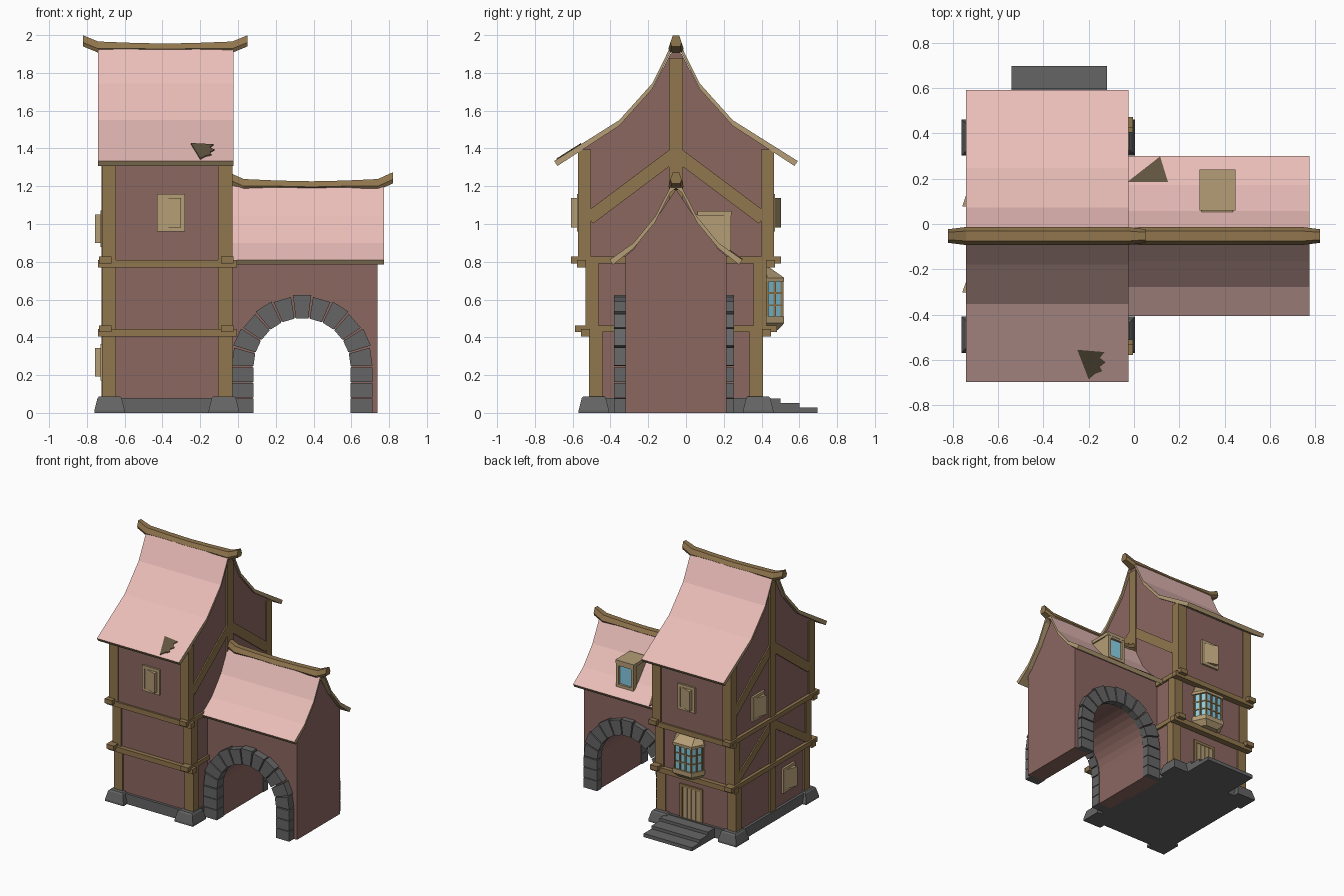
import bpy, bmesh
from math import sin, cos, pi, hypot
from mathutils import Matrix, Vector

if "Cube" in bpy.data.objects:
    bpy.data.objects.remove(bpy.data.objects["Cube"])

CY = -0.053  # ridge line in y


def mat(name, r, g, b):
    m = bpy.data.materials.new(name)
    m.diffuse_color = (r, g, b, 1)
    m.use_nodes = True
    m.node_tree.nodes["Principled BSDF"].inputs["Base Color"].default_value = m.diffuse_color
    return m


PINK = mat("roof_pink", 0.82, 0.51, 0.48)
WALL = mat("plaster", 0.26, 0.136, 0.118)
WOOD = mat("timber", 0.28, 0.18, 0.075)
TAN = mat("pale_wood", 0.46, 0.34, 0.18)
DARK = mat("dark_wood", 0.12, 0.09, 0.05)
STONE = mat("stone", 0.13, 0.13, 0.13)
GLASS = mat("glass", 0.24, 0.60, 0.76)


def loft(name, rings, *mats, M=Matrix(), top=None):
    """Skin equal-length rings of 3D points and cap both ends."""
    bm = bmesh.new()
    vs = [[bm.verts.new(M @ Vector(p)) for p in r] for r in rings]
    n = len(vs[0])
    for a, b in zip(vs, vs[1:]):
        for i in range(n):
            f = bm.faces.new((a[i], a[(i + 1) % n], b[(i + 1) % n], b[i]))
            if top and i < top:
                f.material_index = 1
    bm.faces.new(vs[0])
    bm.faces.new(vs[-1][::-1])
    bmesh.ops.recalc_face_normals(bm, faces=bm.faces)
    me = bpy.data.meshes.new(name)
    bm.to_mesh(me)
    bm.free()
    for m in mats:
        me.materials.append(m)
    ob = bpy.data.objects.new(name, me)
    bpy.context.collection.objects.link(ob)
    return ob


def prism_x(name, yz, x0, x1, *mats, **k):
    return loft(name, [[(x, y, z) for y, z in yz] for x in (x0, x1)], *mats, **k)


def prism_y(name, xz, y0, y1, *mats, **k):
    return loft(name, [[(x, y, z) for x, z in xz] for y in (y0, y1)], *mats, **k)


def prism_z(name, xy, z0, z1, *mats, **k):
    return loft(name, [[(x, y, z) for x, y in xy] for z in (z0, z1)], *mats, **k)


def box(name, x0, x1, y0, y1, z0, z1, m, **k):
    return prism_z(name, [(x0, y0), (x1, y0), (x1, y1), (x0, y1)], z0, z1, m, **k)


def mirrored(half):
    """Close a half profile of (dy, z) around the ridge line."""
    return [(CY + d, z) for d, z in half] + [(CY - d, z) for d, z in half[::-1] if d > 0]


def roof(name, half, x0, x1, t=0.03):
    def line(h):
        return [(CY - d, z) for d, z in h[:0:-1]] + [(CY + d, z) for d, z in h]
    low = [(d, z - t) for d, z in half]
    low[-1] = (low[-1][0] - .018, half[-1][1] - t * .85)  # eave cut square to the slope
    prism_x(name, line(half) + line(low)[::-1], x0, x1, TAN, PINK, top=2 * len(half) - 2)


def ridge(name, stations):
    """Saddle-shaped beam: thin in the middle, deep at its raised tips."""
    rings = []
    last = len(stations) - 1
    for i, (x, z) in enumerate(stations):
        s = .75 if i in (0, last) else 1
        d = .035 if i in (0, 1, last - 1, last) else .014
        sec = [(-.03, -d), (.03, -d), (.04, -d * .4), (.022, .024), (-.022, .024), (-.04, -d * .4)]
        rings.append([(x, CY + a * s, z + b) for a, b in sec])
    loft(name, rings, WOOD)


def brace(name, x0, x1, a, b, w):
    d = hypot(b[0] - a[0], b[1] - a[1])
    ny, nz = -(b[1] - a[1]) / d * w / 2, (b[0] - a[0]) / d * w / 2
    prism_x(name, [(a[0] + ny, a[1] + nz), (b[0] + ny, b[1] + nz),
                   (b[0] - ny, b[1] - nz), (a[0] - ny, a[1] - nz)], x0, x1, WOOD)


def window(name, pos, rot, w, h, pane, t, out):
    """Frame of depth t round a panel hinged open by 'out'; local -y is outward."""
    M = Matrix.Translation(pos) @ Matrix.Rotation(rot, 4, 'Z')
    w, h, f = w / 2, h / 2, 0.022
    for s in (-1, 1):
        a, b = sorted((s * w, s * (w - f)))
        box(name + "_jamb", a, b, -t, .01, -h, h, TAN, M=M)
        a, b = sorted((s * h, s * (h - f)))
        box(name + "_rail", f - w, w - f, -t, .01, a, b, TAN, M=M)
    prism_z(name + "_panel", [(f - w, -.008), (w - f, -.008 - out), (w - f, .01), (f - w, .01)], f - h, h - f, pane, M=M)


# Tower body with stepped-out storeys and gables
X0, X1 = -0.71, -0.04
prism_x("tower_walls", mirrored([(0, .03), (.45, .03), (.45, .43), (.47, .43), (.47, .8), (.51, .8),
                                 (.51, 1.385), (.3, 1.52), (.125, 1.715), (.03, 1.9), (0, 1.92)]), X0, X1, WALL)
roof("tower_roof", [(0, 1.95), (.03, 1.937), (.125, 1.745), (.3, 1.55), (.645, 1.333)], -.74, -.025)
ridge("tower_ridge_beam", [(-.82, 1.975), (-.74, 1.942), (-.56, 1.935), (-.385, 1.931),
                           (-.21, 1.935), (-.03, 1.942), (.05, 1.975)])

# Timber frame: corner posts per storey, floor beams
for z0, z1, h in ((.06, .43, .46), (.43, .8, .48), (.8, 1.395, .52)):
    for s in (-1, 1):
        a, b = sorted((CY + s * h, CY + s * (h - .07)))
        for x in (-.72, -.105):
            box("corner_post", x, x + .075, a, b, z0, z1, WOOD)
for z, h in ((.43, .5), (.795, .52)):
    for s in (-1, 1):
        y = CY + s * (h - .02)
        box("floor_beam_cross", -.74, -.005, y - .024, y + .024, z - .025, z + .015, WOOD)
    for x in (-.735, -.09):
        box("floor_beam_side", x, x + .065, CY - h - .035, CY + h + .035, z - .003, z + .032, WOOD)

# Gable posts and diagonal braces on the tower sides
for xa, xb in ((-.722, -.70), (-.05, -.028)):
    box("gable_post", xa, xb, CY - .036, CY + .036, .06, 1.88, WOOD)
    for s in (-1, 1):
        brace("upper_brace", xa + .003, xb - .003, (CY, 1.375), (CY + s * .46, 1.03), .07)
        if xa < -.5:
            brace("middle_brace", xa + .003, xb - .003, (CY, .77), (CY + s * .44, .48), .06)

# Stone base with flared corner stones, back steps
box("stone_plinth", -.73, -.03, CY - .47, CY + .47, 0, .08, STONE)
for cx in (-.68, -.075):
    for s in (-1, 1):
        cy = CY + s * .435
        loft("corner_stone", [[(cx + i * r, cy + j * r, z) for i, j in ((-1, -1), (1, -1), (1, 1), (-1, 1))]
                              for r, z in ((.08, 0), (.08, .015), (.064, .078), (.055, .088))], STONE)
for y, z in ((.5, .075), (.6, .052), (.697, .028)):
    box("back_step", -.54, -.12, .38, y, 0, z, STONE)

# Back door with planks
for i in range(4):
    x = -.405 + i * .038
    box("door_plank", x, x + .034, .38, .405, .075, .32, TAN)
for x in (-.428, -.25):
    box("door_jamb", x, x + .02, .38, .408, .075, .32, WOOD)
box("door_lintel", -.428, -.23, .38, .408, .32, .342, WOOD)

# Windows with panels standing ajar
window("front_window", (-.355, CY - .51, 1.06), 0, .15, .2, TAN, .014, .037)
window("back_window", (-.33, CY + .51, 1.06), pi, .15, .2, TAN, .014, .037)
window("left_upper_window", (-.713, .13, .975), -pi / 2, .15, .195, TAN, .014, .037)
window("left_lower_window", (-.713, -.25, .268), -pi / 2, .15, .195, TAN, .014, .037)


# Back bay window
def bay_ring(g, z):
    return [(-.33 + x, y, z) for x, y in ((-.115 - g, .40), (-.115 - g, .43), (-.07 - g, .508 + g),
                                          (.07 + g, .508 + g), (.115 + g, .43), (.115 + g, .40))]


loft("bay_glass", [bay_ring(0, .5), bay_ring(0, .71)], GLASS)
loft("bay_sill", [bay_ring(-.02, .44), bay_ring(.012, .475), bay_ring(.012, .51)], TAN)
loft("bay_roof", [bay_ring(.012, .695), bay_ring(.012, .715),
                  [(-.33 + x, y, .775) for x, y in ((-.1, .40), (-.1, .42), (-.06, .435),
                                                    (.06, .435), (.1, .42), (.1, .40))]], TAN)
for z in (.565, .63):
    loft("bay_bar", [bay_ring(.005, z), bay_ring(.005, z + .009)], WOOD)
for x, y in ((-.115, .43), (-.093, .469), (-.07, .508), (-.024, .51),
             (.024, .51), (.07, .508), (.093, .469), (.115, .43)):
    box("bay_mullion", -.336 + x, -.324 + x, y - .007, y + .007, .5, .7, WOOD)

# Annex: wall block with arched passage, gable and roof
AX, AZ, RI, RO = .339, .245, .257, .373
arc = [(AX + (RI + .006) * cos(pi * i / 16), AZ + (RI + .006) * sin(pi * i / 16)) for i in range(17)]
prism_y("annex_walls", [(.739, 0), (.739, .83), (-.05, .83), (-.05, 0), (arc[-1][0], 0)] + arc[::-1] + [(arc[0][0], 0)],
        CY - .268, CY + .268, WALL)
prism_x("annex_gable", mirrored([(0, .83), (.268, .83), (.225, .867), (.12, 1.005), (0, 1.185)]), -.05, .739, WALL)
roof("annex_roof", [(0, 1.22), (.03, 1.197), (.11, 1.04), (.225, .9), (.352, .81)], -.035, .774)
ridge("annex_ridge_beam", [(-.05, 1.25), (.03, 1.214), (.21, 1.206), (.39, 1.202), (.57, 1.206), (.74, 1.214), (.82, 1.25)])

# Arch stones on the front and back faces
N = 11
for y0, y1 in ((-.38, -.30), (.2, .255)):
    for i in range(N):
        a, b = pi * (i + .05) / N, pi * (i + .95) / N
        ro = RO + (.008 if i % 2 else 0)
        prism_y("arch_stone", [(AX + r * cos(t), AZ + r * sin(t)) for r, t in ((RI, a), (ro, a), (ro, b), (RI, b))],
                y0, y1, STONE)
    for i in range(3):
        for s in (-1, 1):
            a, b = sorted((AX + s * RI, AX + s * RO))
            box("arch_leg_stone", a, b, y0, y1, i * .082, i * .082 + .077, STONE)

# Dormer on the annex roof
box("dormer_body", .298, .437, .03, .215, .87, 1.05, TAN)
box("dormer_top", .288, .447, .06, .24, 1.045, 1.07, TAN)
window("dormer_window", (.367, .21, .955), pi, .15, .19, GLASS, .028, .006)


# Damaged roof patches lying just above the shingles
def patch(name, xy, zf, m):
    loft(name, [[(x, y, zf(y) + d) for x, y in xy] for d in (-.008, 0)], m)


patch("tower_roof_gap", [(-.25, -.555), (-.13, -.565), (-.15, -.59), (-.125, -.61), (-.15, -.63),
                         (-.14, -.65), (-.17, -.66), (-.2, -.685)],
      lambda y: 1.556 - (abs(y - CY) - .3) * .629, DARK)
patch("annex_roof_gap", [(-.03, .185), (.15, .185), (.115, .298)],
      lambda y: .906 - (y - CY - .225) * .709, DARK)
